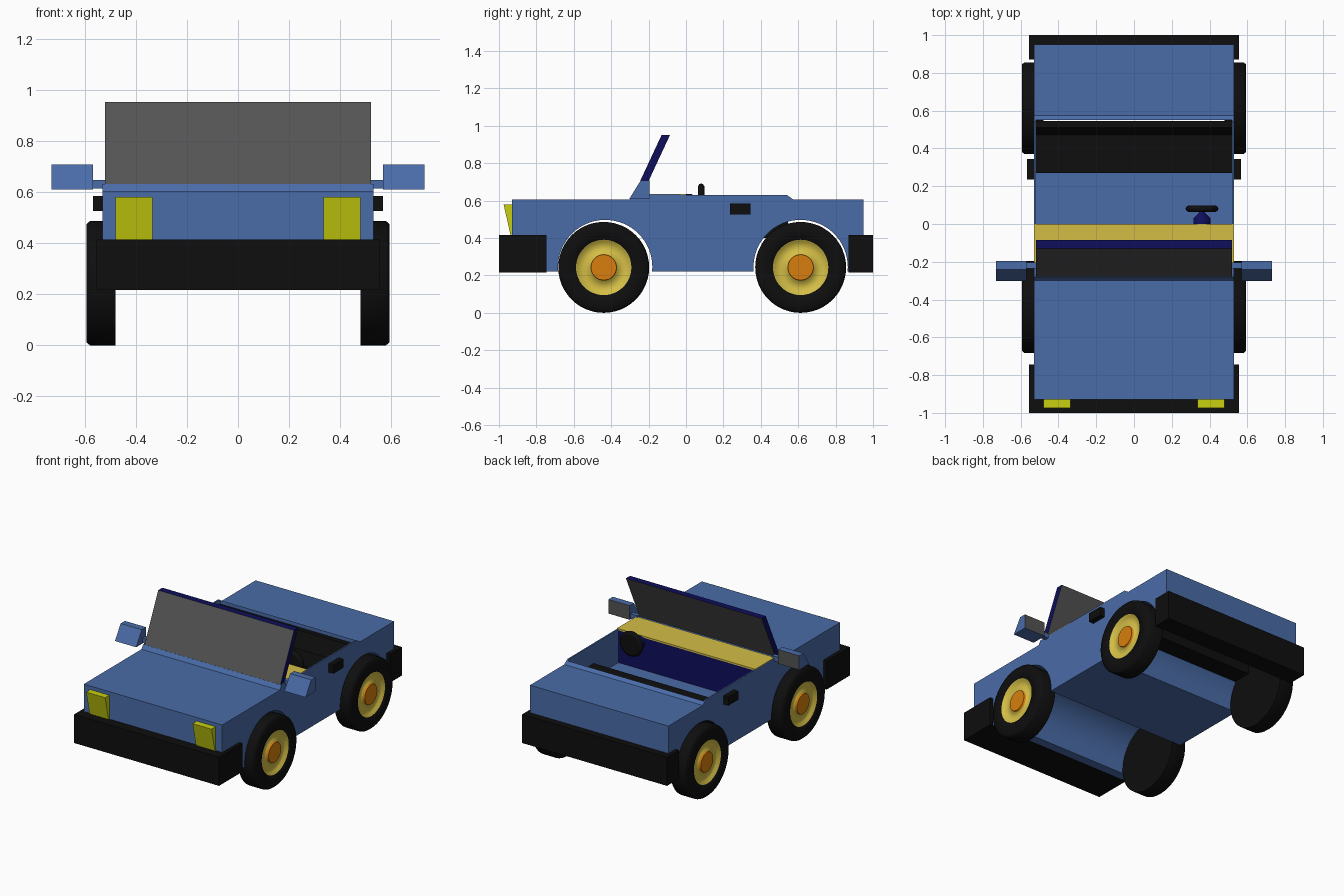
import bpy, bmesh, math
from mathutils import Matrix

if "Cube" in bpy.data.objects:
    bpy.data.objects.remove(bpy.data.objects["Cube"])


def material(name, r, g, b):
    lin = [((c / 255 + 0.055) / 1.055) ** 2.4 if c > 10 else c / 255 / 12.92 for c in (r, g, b)]
    m = bpy.data.materials.new(name)
    m.diffuse_color = (*lin, 1)
    m.use_nodes = True
    m.node_tree.nodes["Principled BSDF"].inputs["Base Color"].default_value = m.diffuse_color
    return m


BLUE = material("body blue", 74, 108, 168)
BLACK = material("black", 14, 14, 14)
YELLOW = material("sand yellow", 212, 190, 70)
ORANGE = material("orange", 216, 126, 14)
NAVY = material("navy", 14, 14, 92)
GREY = material("glass grey", 84, 84, 84)
LAMP = material("lamp yellow", 200, 208, 15)


def finish(bm, name, *mats):
    bmesh.ops.recalc_face_normals(bm, faces=bm.faces)
    me = bpy.data.meshes.new(name)
    bm.to_mesh(me)
    bm.free()
    for m in mats:
        me.materials.append(m)
    ob = bpy.data.objects.new(name, me)
    bpy.context.collection.objects.link(ob)
    return ob


def profile(name, pts, x0, x1, *mats, rule=None):
    """Side profile of (y, z) points extruded from x0 to x1."""
    bm = bmesh.new()
    f = bm.faces.new([bm.verts.new((x0, y, z)) for y, z in pts])
    r = bmesh.ops.extrude_face_region(bm, geom=[f])
    for v in r["geom"]:
        if isinstance(v, bmesh.types.BMVert):
            v.co.x = x1
    bmesh.ops.recalc_face_normals(bm, faces=bm.faces)
    if rule:
        for f in bm.faces:
            f.normal_update()
            f.material_index = 1 if rule(f.normal) else 0
    return finish(bm, name, *mats)


def box(name, x0, x1, y0, y1, z0, z1, *mats):
    return profile(name, [(y0, z0), (y1, z0), (y1, z1), (y0, z1)], x0, x1, *mats)


def lathe(name, pts, origin, axis, mats, bands, seg=48):
    """Revolve (radius, offset) points about an axis; bands gives a material per ring."""
    bm = bmesh.new()
    rings = []
    for r, h in pts:
        rings.append([bm.verts.new((r * math.cos(2 * math.pi * i / seg),
                                    r * math.sin(2 * math.pi * i / seg), h)) for i in range(seg)])
    for k in range(len(rings) - 1):
        a, b = rings[k], rings[k + 1]
        for i in range(seg):
            j = (i + 1) % seg
            f = bm.faces.new((a[i], a[j], b[j], b[i]))
            f.material_index = bands[k]
            f.smooth = True
    bm.faces.new(rings[0]).material_index = bands[0]
    bm.faces.new(rings[-1]).material_index = bands[-1]
    rot = {"x": Matrix.Rotation(math.pi / 2, 4, "Y"),
           "-x": Matrix.Rotation(-math.pi / 2, 4, "Y"),
           "y": Matrix.Rotation(-math.pi / 2, 4, "X")}[axis]
    bm.transform(Matrix.Translation(origin) @ rot)
    for e in bm.edges:
        if len(e.link_faces) == 2 and e.calc_face_angle(0) > 0.6:
            e.smooth = False
    return finish(bm, name, *mats)


WHEEL_Y = (-0.44, 0.613)

# Body shell, with wheel tunnels and open cockpit cut out
body = profile("body", [(-0.93, 0.22), (0.95, 0.22), (0.95, 0.605), (0.575, 0.605), (0.54, 0.63),
                        (-0.28, 0.632), (-0.30, 0.605), (-0.93, 0.605)], -0.53, 0.53, BLUE)
cutters = [box("cockpit_cutter", -0.52, 0.52, -0.03, 0.55, 0.40, 0.8, BLUE)]
for y in (-0.432, 0.613):
    cutters.append(lathe("arch_cutter", [(0.252, -0.7), (0.252, 0.7)], (0, y, 0.245), "x", [BLUE], [0], 64))
for c in cutters:
    c.hide_render = True
    mod = body.modifiers.new("cut", "BOOLEAN")
    mod.operation = "DIFFERENCE"
    mod.solver = "EXACT"
    mod.object = c
dg = bpy.context.evaluated_depsgraph_get()
cut_mesh = bpy.data.meshes.new_from_object(body.evaluated_get(dg))
body.modifiers.clear()
body.data = cut_mesh
for c in cutters:
    bpy.data.objects.remove(c)

# Bumpers
box("front_bumper", -0.555, 0.555, -1.0, -0.745, 0.217, 0.415, BLACK)
box("rear_bumper", -0.555, 0.555, 0.87, 1.0, 0.217, 0.415, BLACK)

# Interior: dashboard, seat, steering wheel
box("dashboard", -0.519, 0.519, -0.035, -0.003, 0.395, 0.632, NAVY)
box("dashboard_top", -0.53, 0.53, -0.215, 0.0, 0.625, 0.636, YELLOW)
profile("seat", [(0.27, 0.40), (0.545, 0.40), (0.545, 0.60), (0.51, 0.60), (0.47, 0.49), (0.27, 0.50)],
        -0.519, 0.519, BLACK)
lathe("steering_wheel", [(0.07, -0.018), (0.083, -0.01), (0.087, 0), (0.083, 0.01), (0.07, 0.018)],
      (0.36, 0.081, 0.605), "y", [BLACK], [0] * 4, 32)
lathe("steering_column", [(0.045, 0), (0.045, 0.035), (0.012, 0.07)], (0.36, -0.005, 0.59), "y",
      [NAVY], [0, 0], 24)

# Windscreen: navy edges, grey panes
profile("windscreen", [(-0.28, 0.63), (-0.235, 0.63), (-0.085, 0.952), (-0.13, 0.952)], -0.52, 0.52,
        NAVY, GREY, rule=lambda n: abs(n.y) > 0.5)

# Paired parts
for s, side in ((1, "right"), (-1, "left")):
    profile(side + "_headlight", [(-0.925, 0.415), (-0.925, 0.58), (-0.975, 0.58), (-0.938, 0.415)],
            s * 0.335, s * 0.48, LAMP)
    box(side + "_door_handle", s * 0.525, s * 0.567, 0.235, 0.345, 0.525, 0.585, BLACK)
    box(side + "_mirror_arm", s * 0.515, s * 0.575, -0.235, -0.205, 0.615, 0.648, BLUE)
    profile(side + "_mirror", [(-0.303, 0.61), (-0.195, 0.61), (-0.195, 0.708), (-0.242, 0.708)],
            s * 0.568, s * 0.73, BLUE, GREY, rule=lambda n: n.y > 0.9)
    # Wheels: tyre, dished rim and hub cap in one turned shape
    for y, end in zip(WHEEL_Y, ("front", "rear")):
        lathe(f"{end}_{side}_wheel",
              [(0.243, 0), (0.243, 0.10), (0.232, 0.113), (0.148, 0.113), (0.140, 0.095),
               (0.070, 0.095), (0.068, 0.110)],
              (s * 0.48, y, 0.243), "x" if s > 0 else "-x",
              [BLACK, YELLOW, ORANGE], [0, 0, 0, 1, 1, 2])
